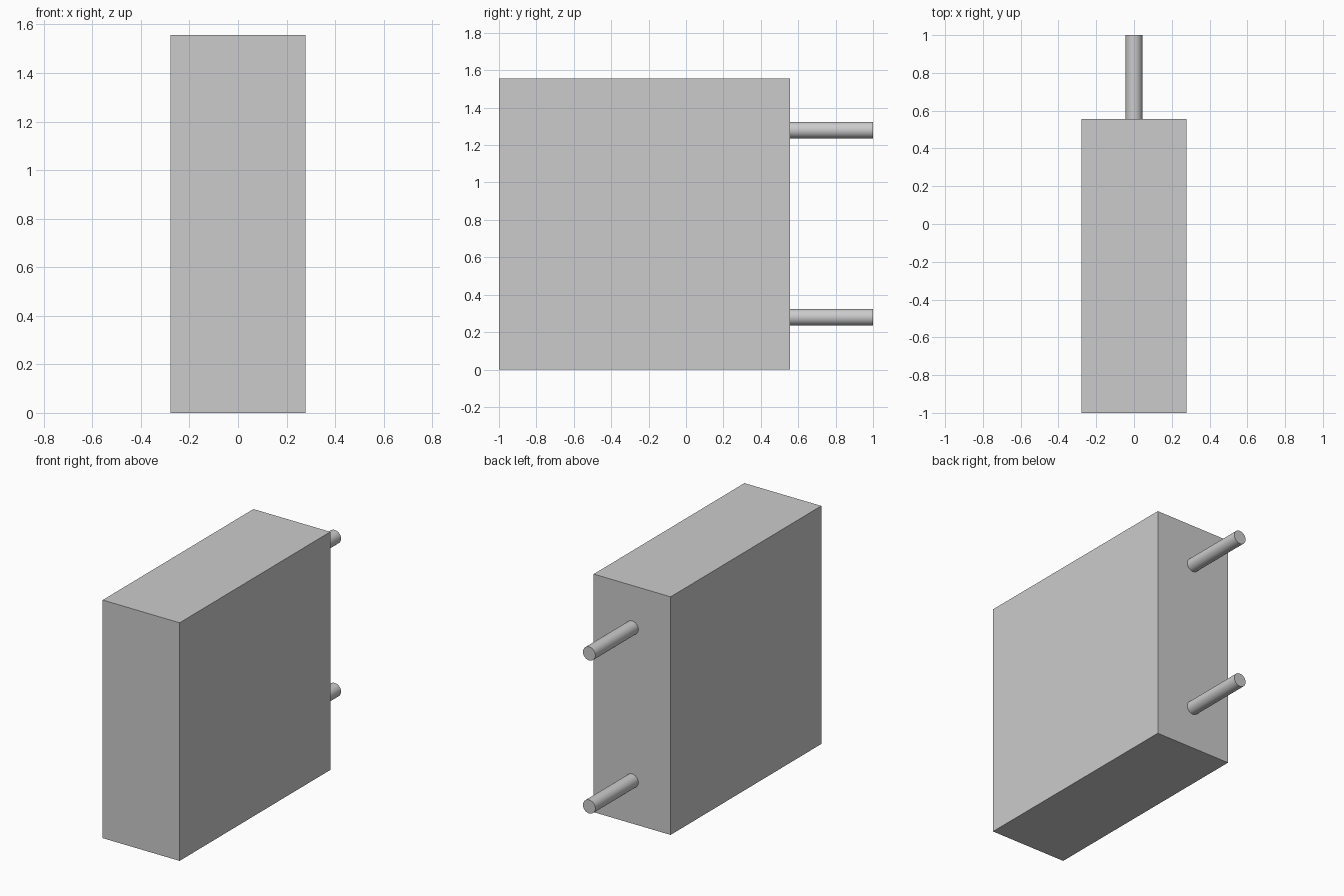
import bpy
import math

cube = bpy.data.objects.get("Cube")
if cube:
    bpy.data.objects.remove(cube, do_unlink=True)

# Single plain grey for every part
GREY = (0.6, 0.6, 0.6, 1.0)
grey = bpy.data.materials.new("light_grey")
grey.use_nodes = True
grey.diffuse_color = GREY
grey.node_tree.nodes["Principled BSDF"].inputs["Base Color"].default_value = GREY

WIDTH, HEIGHT = 0.556, 1.556
FRONT, BACK, PIN_END = -1.0, 0.556, 1.0
PIN_RADIUS = 0.0445


def add_block(name, size, centre):
    bpy.ops.mesh.primitive_cube_add(size=1, location=centre)
    block = bpy.context.object
    block.name = name
    block.scale = size
    bpy.ops.object.transform_apply(location=False, rotation=False, scale=True)
    block.data.materials.append(grey)


def add_pin(name, z):
    # Round pin running back from the rear face of the block
    bpy.ops.mesh.primitive_cylinder_add(
        vertices=48, radius=PIN_RADIUS, depth=PIN_END - BACK,
        location=(0, (BACK + PIN_END) / 2, z), rotation=(math.pi / 2, 0, 0))
    pin = bpy.context.object
    pin.name = name
    pin.data.materials.append(grey)
    bpy.ops.object.shade_smooth_by_angle(angle=math.radians(30))


# Solid main block
add_block("main_block", (WIDTH, BACK - FRONT, HEIGHT),
          (0, (FRONT + BACK) / 2, HEIGHT / 2))

# Two rear pins, one above the other
for pin_name, pin_z in (("lower_pin", 0.28), ("upper_pin", 1.28)):
    add_pin(pin_name, pin_z)
